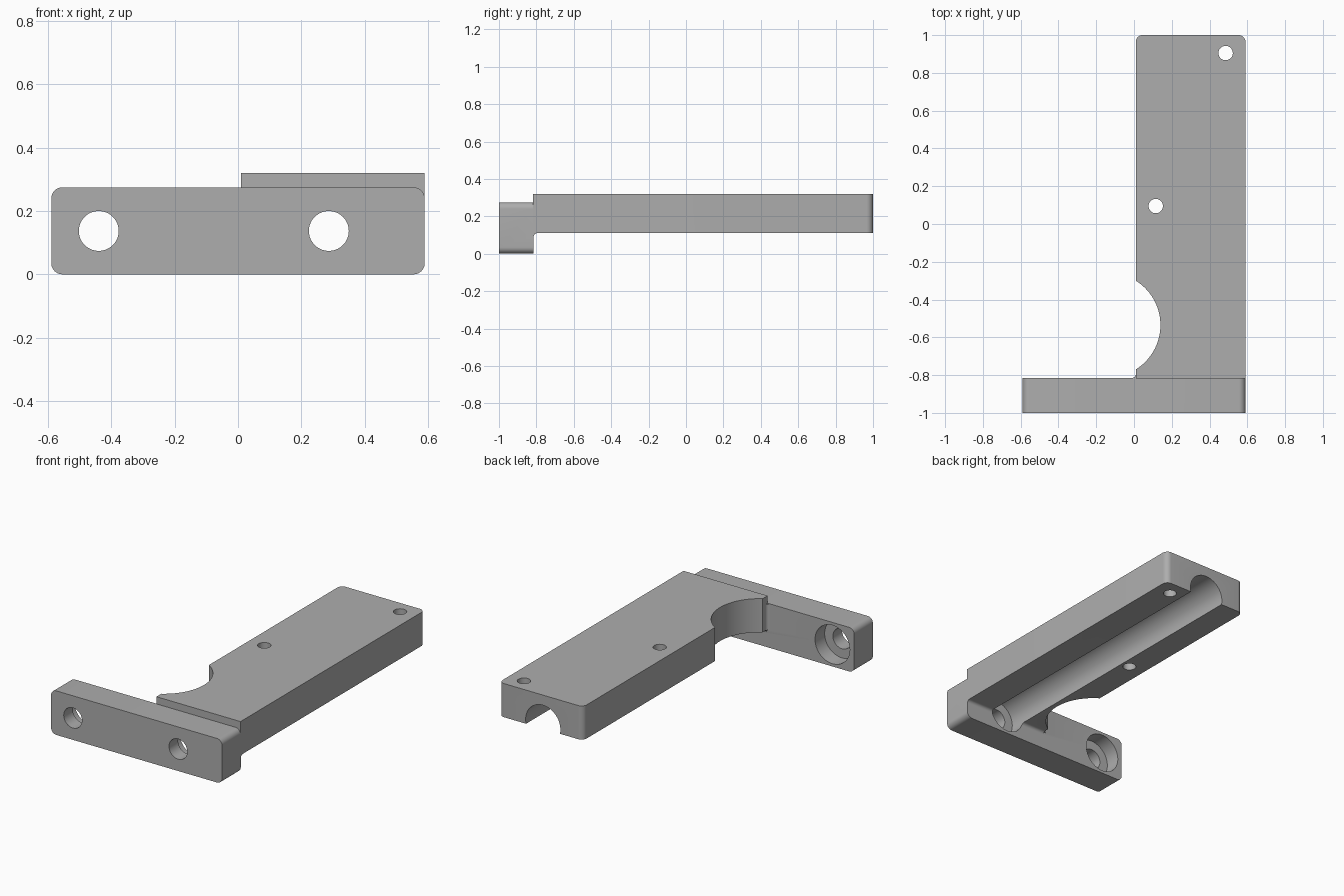
import bpy
import bmesh
from math import sin, cos, pi, radians
from mathutils import Matrix, Vector

if "Cube" in bpy.data.objects:
    bpy.data.objects.remove(bpy.data.objects["Cube"])

grey = bpy.data.materials.new("plain grey")
grey.use_nodes = True
grey.diffuse_color = (0.42, 0.42, 0.42, 1)
grey.node_tree.nodes["Principled BSDF"].inputs["Base Color"].default_value = grey.diffuse_color

# Profile (u, v) and sweep direction for each axis
PLACE = {
    "x": lambda u, v, w: (w, u, v),
    "y": lambda u, v, w: (u, w, v),
    "z": lambda u, v, w: (u, v, w),
}


def prism(name, profile, axis, start, end):
    """Sweep a flat profile along an axis."""
    bm = bmesh.new()
    ends = [[bm.verts.new(PLACE[axis](u, v, w)) for u, v in profile] for w in (start, end)]
    a, b = ends
    bm.faces.new(a)
    bm.faces.new(b)
    for i in range(len(a)):
        j = (i + 1) % len(a)
        bm.faces.new((a[i], a[j], b[j], b[i]))
    bmesh.ops.recalc_face_normals(bm, faces=bm.faces)
    mesh = bpy.data.meshes.new(name)
    bm.to_mesh(mesh)
    bm.free()
    mesh.materials.append(grey)
    obj = bpy.data.objects.new(name, mesh)
    bpy.context.collection.objects.link(obj)
    return obj


def arc(cu, cv, r, start, end, steps):
    angles = [radians(start + (end - start) * i / steps) for i in range(steps + 1)]
    return [(cu + r * cos(t), cv + r * sin(t)) for t in angles]


def circle(cu, cv, r, steps=64):
    return arc(cu, cv, r, 0, 360, steps)[:-1]


def fillet(cu, cv, r, su, sv, lap=0.01):
    """Concave corner filler; su and sv point into the open side."""
    curve = [(cu + su * (r - r * cos(t)), cv + sv * (r - r * sin(t)))
             for t in (i * pi / 16 for i in range(9))]
    first, last = curve[0], curve[-1]
    return curve + [(last[0], cv - sv * lap), (cu - su * lap, cv - sv * lap),
                    (cu - su * lap, first[1])]


def combine(target, other, operation):
    mod = target.modifiers.new(operation.title(), "BOOLEAN")
    mod.operation = operation
    mod.solver = "EXACT"
    mod.object = other
    bpy.context.view_layer.objects.active = target
    bpy.ops.object.modifier_apply(modifier=mod.name)
    bpy.data.objects.remove(other)


X, ARM_X, BACK = 0.59, 0.01, -0.815
PLATE_TOP, ARM_LOW, ARM_TOP = 0.275, 0.11, 0.32
R = 0.035
HOLE_Z, HOLES_X = 0.137, (-0.44, 0.287)

# Mounting plate with four rounded corners
plate_profile = (arc(X - R, PLATE_TOP - R, R, 0, 90, 8) + arc(R - X, PLATE_TOP - R, R, 90, 180, 8)
                 + arc(R - X, R, R, 180, 270, 8) + arc(X - R, R, R, 270, 360, 8))
bracket = prism("mounting_bracket", plate_profile, "y", -1, BACK)

# Arm with two rounded far corners
arm_profile = ([(ARM_X, BACK - 0.003), (X, BACK - 0.003)]
               + arc(X - R, 1 - R, R, 0, 90, 8) + arc(ARM_X + R, 1 - R, R, 90, 180, 8))
combine(bracket, prism("arm", arm_profile, "z", ARM_LOW, ARM_TOP), "UNION")

# Small fillets between arm and plate
combine(bracket, prism("under_fillet", fillet(BACK, ARM_LOW, 0.02, 1, -1), "x", ARM_X, X), "UNION")
combine(bracket, prism("side_fillet", fillet(ARM_X, BACK, 0.02, -1, 1), "z", ARM_LOW, PLATE_TOP - 0.005), "UNION")

# Screw holes through the plate
for x in HOLES_X:
    combine(bracket, prism("screw_cutter", circle(x, HOLE_Z, 0.063), "y", -1.1, -0.8), "DIFFERENCE")

# Counterbore, and the long channel under the arm
for x, end in zip(HOLES_X, (-0.7, 1.1)):
    combine(bracket, prism("bore_cutter", circle(x, HOLE_Z, 0.12), "y", -0.91, end), "DIFFERENCE")

# Round side notch and the two pin holes
for x, y, r in ((-0.137, -0.535, 0.277), (0.485, 0.905, 0.038), (0.115, 0.095, 0.038)):
    combine(bracket, prism("notch_cutter", circle(x, y, r, 96), "z", -0.1, 0.5), "DIFFERENCE")

bpy.ops.object.select_all(action="DESELECT")
bracket.select_set(True)
bpy.context.view_layer.objects.active = bracket
bpy.ops.object.shade_smooth_by_angle(angle=radians(30))
